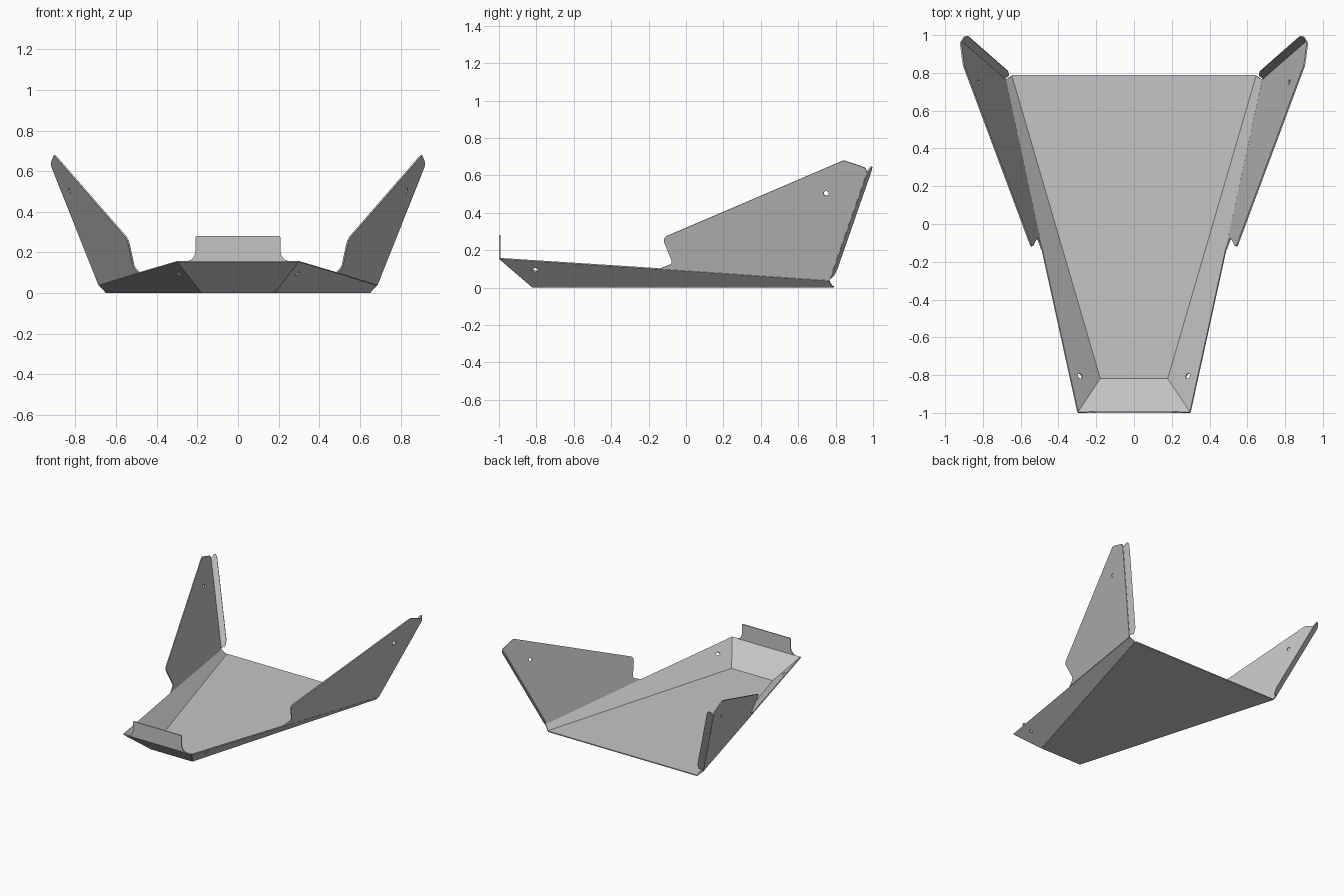
import bpy
import bmesh
import math
from mathutils import Vector
from mathutils.geometry import normal as plane_normal

THICK = 0.008

cube = bpy.data.objects.get("Cube")
if cube:
    bpy.data.objects.remove(cube, do_unlink=True)

steel = bpy.data.materials.new("grey steel")
steel.use_nodes = True
grey = (0.56, 0.56, 0.56, 1)
steel.diffuse_color = grey
steel.node_tree.nodes["Principled BSDF"].inputs["Base Color"].default_value = grey


def sheet(name, outline, hole=(), side=1):
    """Flat plate from a planar outline, with an optional hole loop."""
    bm = bmesh.new()
    edges = []
    for loop in (outline, hole):
        verts = [bm.verts.new((side * x, y, z + THICK / 2)) for x, y, z in loop]
        edges += [bm.edges.new((v, verts[i - 1])) for i, v in enumerate(verts)]
    if hole:
        n = plane_normal(*[Vector((side * x, y, z)) for x, y, z in outline])
        bmesh.ops.triangle_fill(bm, edges=edges, use_beauty=True, normal=n)
    else:
        bm.faces.new(verts_of(bm, len(outline)))
    bmesh.ops.recalc_face_normals(bm, faces=bm.faces)
    mesh = bpy.data.meshes.new(name)
    bm.to_mesh(mesh)
    bm.free()
    mesh.materials.append(steel)
    obj = bpy.data.objects.new(name, mesh)
    bpy.context.collection.objects.link(obj)
    mod = obj.modifiers.new("thickness", "SOLIDIFY")
    mod.thickness = THICK
    mod.offset = 0
    return obj


def verts_of(bm, count):
    bm.verts.ensure_lookup_table()
    return [bm.verts[i] for i in range(count)]


def ring(y, z, ry, rz, n=16):
    return [(y + ry * math.cos(2 * math.pi * i / n),
             z + rz * math.sin(2 * math.pi * i / n)) for i in range(n)]


def on_wall(points):
    return [(0.419 + 0.292 * y + 1.116 * z, y, z) for y, z in points]


def on_wing(points):
    return [(0.4894 + 0.2382 * y + 0.315 * z, y, z) for y, z in points]


def mirrored(half):
    return half + [(-x, y, z) for x, y, z in reversed(half)]


# Floor and sloping front panel
sheet("floor", mirrored([(0.18, -0.82, 0), (0.648, 0.785, 0), (0.64, 0.79, 0)]))
sheet("front_panel", mirrored([(0.18, -0.82, 0), (0.297, -0.997, 0.152)]))

# Upright tab with flared foot
tab = [(0.25, 0.152), (0.228, 0.162), (0.214, 0.18), (0.21, 0.2), (0.21, 0.27), (0.205, 0.276)]
sheet("front_tab", mirrored([(x, -0.996, z) for x, z in tab]))

# Side walls, raised wings and their narrow rear flanges
wall = [(-0.82, 0), (-0.997, 0.152), (-0.14, 0.0965), (0.766, 0.035), (0.77, 0.022), (0.785, 0)]
wing = [(-0.14, 0.0965), (-0.09, 0.117), (-0.076, 0.126), (-0.076, 0.14),
        (-0.116, 0.238), (-0.118, 0.255), (-0.106, 0.27), (0.835, 0.673),
        (0.85, 0.674), (0.952, 0.639), (0.962, 0.63), (0.967, 0.612), (0.766, 0.035)]
fold_low, fold_high = [Vector(p) for p in on_wing([(0.766, 0.035), (0.967, 0.612)])]
inward = Vector((-0.043, 0.019, 0))
flange = []
for z, reach in ((0.045, 0), (0.06, 0.7), (0.1, 1), (0.625, 1), (0.642, 0.85), (0.642, 0.6), (0.612, 0)):
    t = (z - fold_low.z) / (fold_high.z - fold_low.z)
    flange.append(fold_low.lerp(fold_high, t) + inward * reach)

for label, side in (("left", 1), ("right", -1)):
    sheet(label + "_wall", on_wall(wall), on_wall(ring(-0.805, 0.093, 0.014, 0.01)), side)
    sheet(label + "_wing", on_wing(wing), on_wing(ring(0.75, 0.5, 0.014, 0.0135)), side)
    sheet(label + "_flange", flange, (), side)
